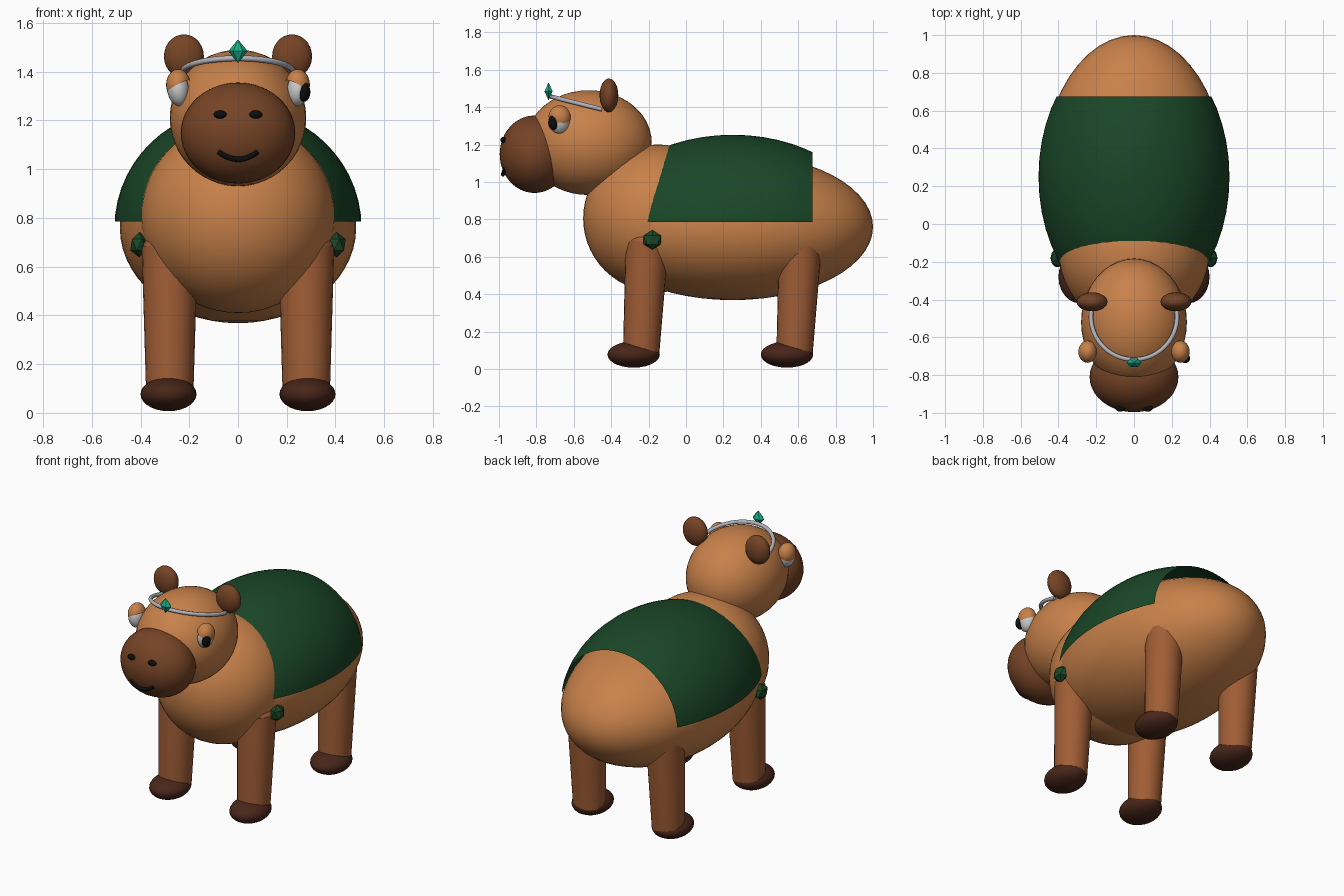
import bpy, bmesh
from math import sin, cos, pi, radians
from mathutils import Vector

if "Cube" in bpy.data.objects:
    bpy.data.objects.remove(bpy.data.objects["Cube"])


def material(name, r, g, b):
    m = bpy.data.materials.new(name)
    m.diffuse_color = (r, g, b, 1)
    m.use_nodes = True
    m.node_tree.nodes["Principled BSDF"].inputs["Base Color"].default_value = m.diffuse_color
    return m


FUR = material("fur", .58, .22, .068)
LEG = material("leg_fur", .35, .11, .036)
DARK = material("dark_fur", .18, .057, .019)
HOOF = material("foot", .065, .019, .01)
GREEN = material("cloth", .01, .062, .02)
BLACK = material("black", .004, .004, .004)
WHITE = material("eye_white", .8, .8, .8)
SILVER = material("silver", .45, .45, .5)
GEM = material("gem", .007, .42, .24)


def finish(ob, name, mat, smooth=True):
    ob.name = name
    ob.data.materials.append(mat)
    if smooth:
        bpy.ops.object.shade_smooth_by_angle(angle=radians(40))
    return ob


def ball(name, mat, loc, size, seg=32, rings=20, rot=(0, 0, 0)):
    bpy.ops.mesh.primitive_uv_sphere_add(segments=seg, ring_count=rings,
                                         radius=1, location=loc, rotation=rot)
    ob = bpy.context.object
    ob.scale = size
    return finish(ob, name, mat)


def trim(ob, planes):
    """Cut away the side of the mesh the plane normal points to (local space)."""
    bm = bmesh.new()
    bm.from_mesh(ob.data)
    for co, no in planes:
        bmesh.ops.bisect_plane(bm, geom=bm.verts[:] + bm.edges[:] + bm.faces[:],
                               plane_co=co, plane_no=no, clear_outer=True)
    bm.to_mesh(ob.data)
    bm.free()


def limb(name, mat, bottom, top, r1, r2):
    a, b = Vector(bottom), Vector(top)
    d = b - a
    bpy.ops.mesh.primitive_cone_add(vertices=24, radius1=r1, radius2=r2,
                                    depth=d.length, location=(a + b) / 2)
    ob = bpy.context.object
    ob.rotation_euler = d.to_track_quat('Z', 'Y').to_euler()
    return finish(ob, name, mat)


def tube(name, mat, points, radius):
    cu = bpy.data.curves.new(name, 'CURVE')
    cu.dimensions = '3D'
    cu.bevel_depth = radius
    cu.bevel_resolution = 3
    cu.use_fill_caps = True
    sp = cu.splines.new('POLY')
    sp.points.add(len(points) - 1)
    for p, co in zip(sp.points, points):
        p.co = (*co, 1)
    cu.materials.append(mat)
    ob = bpy.data.objects.new(name, cu)
    bpy.context.collection.objects.link(ob)


# Torso, chest, head and muzzle
ball("body", FUR, (0, .25, .76), (.485, .75, .392), 48, 28)
ball("chest", FUR, (0, -.15, .805), (.398, .4, .395), 48, 28)
ball("head", FUR, (0, -.52, 1.21), (.28, .337, .28), 40, 24)
ball("muzzle", DARK, (0, -.81, 1.148), (.235, .186, .207), 40, 24)

# Cape: an open shell cut from an ellipsoid
C, S = Vector((0, .25, .76)), Vector((.507, .73, .492))
cape = ball("cape", GREEN, C, S, 48, 28)
trim(cape, [((0, 0, (.785 - C.z) / S.z), (0, 0, -1)),
            ((0, (.675 - C.y) / S.y, 0), (0, 1, 0)),
            ((0, (-.22 - C.y) / S.y, 0), (0, -1, 0))])

# Paired parts
for side, s in (("right", 1), ("left", -1)):
    # Legs and feet
    for end, y in (("front", 0), ("rear", .82)):
        limb(f"{end}_leg_{side}", LEG, (s * .28, y - .24, .08),
             (s * .28, y - .208, .68), .097, .115)
        ball(f"{end}_leg_top_{side}", LEG, (s * .28, y - .208, .67),
             (.114, .114, .075), 24, 14)
        ball(f"{end}_foot_{side}", HOOF, (s * .285, y - .28, .077),
             (.115, .14, .07), 24, 14)
    # Ears
    ball(f"ear_{side}", DARK, (s * .222, -.412, 1.463), (.082, .05, .09), 24, 14)
    # Eyes with half-shell lids
    ball(f"eye_{side}", WHITE, (s * .246, -.678, 1.328), (.045, .056, .07), 24, 14,
         (0, s * radians(8), 0))
    lid = ball(f"eyelid_{side}", FUR, (s * .245, -.676, 1.346), (.05, .059, .064), 24, 14)
    trim(lid, [((0, 0, -.1), (-.4 * s, -.15, -1))])
    # Nostrils
    ball(f"nostril_{side}", BLACK, (s * .073, -.975, 1.224), (.027, .018, .017), 16, 10)
    # Cape clasps
    bpy.ops.mesh.primitive_ico_sphere_add(subdivisions=1, radius=.055,
                                          location=(s * .405, -.18, .69))
    bpy.context.object.scale = (.75, 1, .95)
    finish(bpy.context.object, f"cape_clasp_{side}", GREEN, False)

# Pupil (only one side shows one)
ball("pupil", BLACK, (.271, -.71, 1.317), (.026, .027, .04), 20, 12)

# Smile
tube("mouth", BLACK, [(x, -.979 + 1.6 * x * x, 1.04 + 5 * x * x)
                      for x in [-.08 + .16 * i / 10 for i in range(11)]], .011)

# Tiara band and gem
band = []
for i in range(33):
    a = radians(-190 + 200 * i / 32)
    y = -.49 + .228 * sin(a)
    band.append((.228 * cos(a), y, 1.388 + (-.45 - y) * .25))
tube("tiara_band", SILVER, band, .012)

bpy.ops.mesh.primitive_uv_sphere_add(segments=6, ring_count=2, radius=1,
                                     location=(0, -.735, 1.484))
gem = bpy.context.object
bm = bmesh.new()
tips = [bm.verts.new((0, 0, z)) for z in (1, -1)]
ring = [bm.verts.new((cos(i * pi / 3), sin(i * pi / 3), 0)) for i in range(6)]
for i in range(6):
    j = (i + 1) % 6
    bm.faces.new((ring[i], ring[j], tips[0]))
    bm.faces.new((ring[j], ring[i], tips[1]))
bm.to_mesh(gem.data)
bm.free()
gem.scale = (.04, .025, .048)
finish(gem, "tiara_gem", GEM, False)
